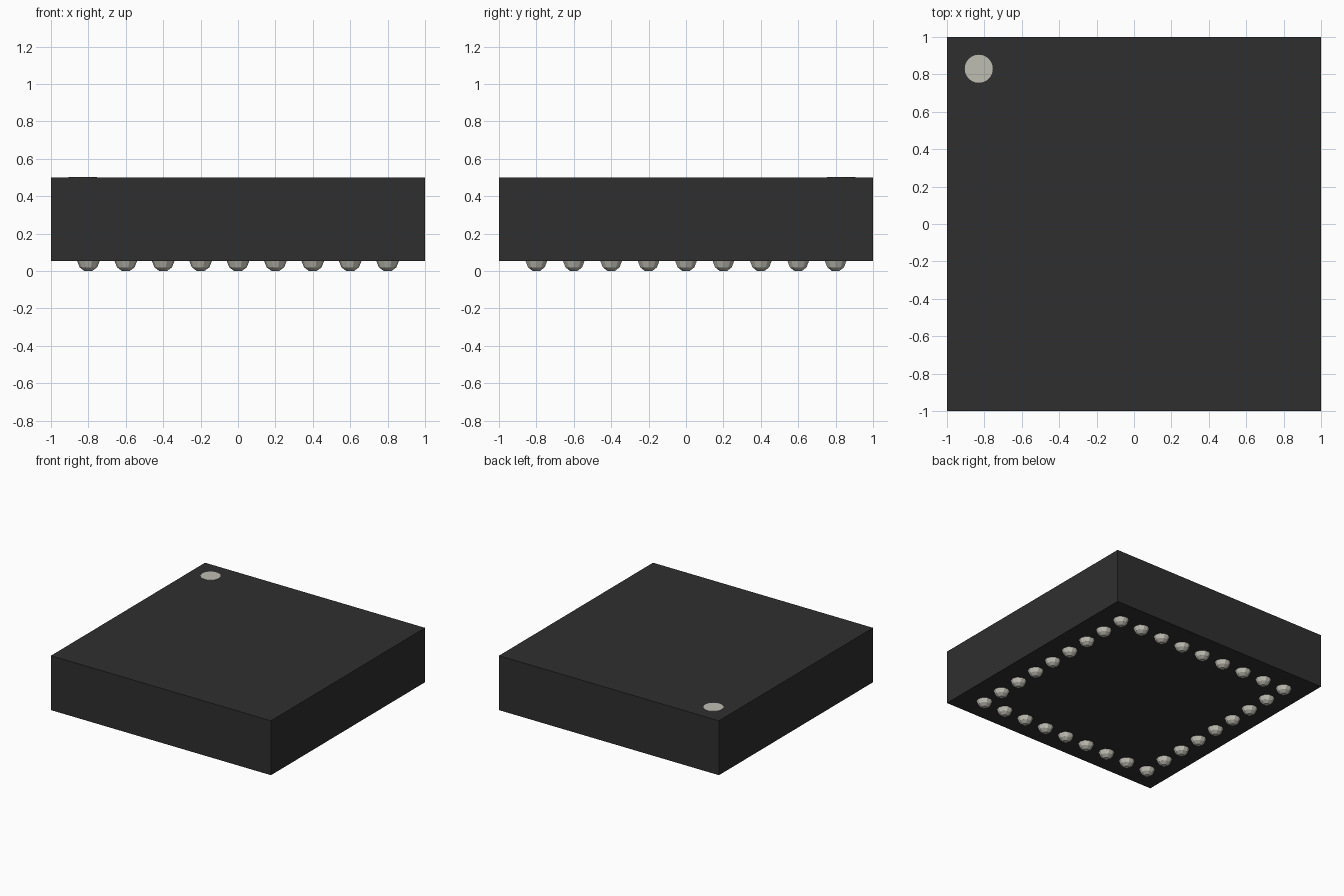
import bpy, bmesh, math
from mathutils import Matrix

cube = bpy.data.objects.get("Cube")
if cube:
    bpy.data.objects.remove(cube, do_unlink=True)


def material(name, rgb):
    mat = bpy.data.materials.new(name)
    mat.use_nodes = True
    mat.diffuse_color = (*rgb, 1)
    mat.node_tree.nodes["Principled BSDF"].inputs["Base Color"].default_value = (*rgb, 1)
    return mat


def add_object(name, bm, mat):
    mesh = bpy.data.meshes.new(name)
    bm.to_mesh(mesh)
    bm.free()
    mesh.materials.append(mat)
    obj = bpy.data.objects.new(name, mesh)
    bpy.context.collection.objects.link(obj)
    return obj


black = material("black plastic", (0.028, 0.028, 0.028))
metal = material("pale solder", (0.52, 0.51, 0.45))

BOTTOM, TOP = 0.053, 0.50

# Square package body
bm = bmesh.new()
bmesh.ops.create_cube(bm, size=1, matrix=Matrix.Translation((0, 0, (BOTTOM + TOP) / 2))
                      @ Matrix.Diagonal((2, 2, TOP - BOTTOM, 1)))
add_object("package_body", bm, black)

# Round corner marker, a thin plate on the top
bm = bmesh.new()
bmesh.ops.create_cone(bm, cap_ends=True, segments=32, radius1=0.075, radius2=0.075, depth=0.006,
                      matrix=Matrix.Translation((-0.83, 0.83, TOP)))
add_object("corner_marker", bm, metal)

# One low-poly solder ball: lower half of a sphere with a flat tip
RADIUS = 0.062
SIDES = 10
bm = bmesh.new()
rings = []
for r, z in ((RADIUS, 0.058), (0.047, 0.02), (0.02, 0.0)):
    rings.append([bm.verts.new((r * math.cos(2 * math.pi * i / SIDES),
                                r * math.sin(2 * math.pi * i / SIDES), z)) for i in range(SIDES)])
for upper, lower in zip(rings, rings[1:]):
    for i in range(SIDES):
        j = (i + 1) % SIDES
        bm.faces.new((upper[i], lower[i], lower[j], upper[j]))
bm.faces.new(rings[0])
bm.faces.new(rings[-1][::-1])
bmesh.ops.recalc_face_normals(bm, faces=bm.faces)
first = add_object("solder_ball", bm, metal)

# Repeat the ball around the border of a nine by nine grid
spots = [(x * 0.2, y * 0.2) for x in range(-4, 5) for y in range(-4, 5) if max(abs(x), abs(y)) == 4]
for n, (x, y) in enumerate(spots):
    ball = first if n == 0 else first.copy()
    if n:
        bpy.context.collection.objects.link(ball)
        ball.name = f"solder_ball_{n + 1}"
    ball.location = (x, y, 0)
